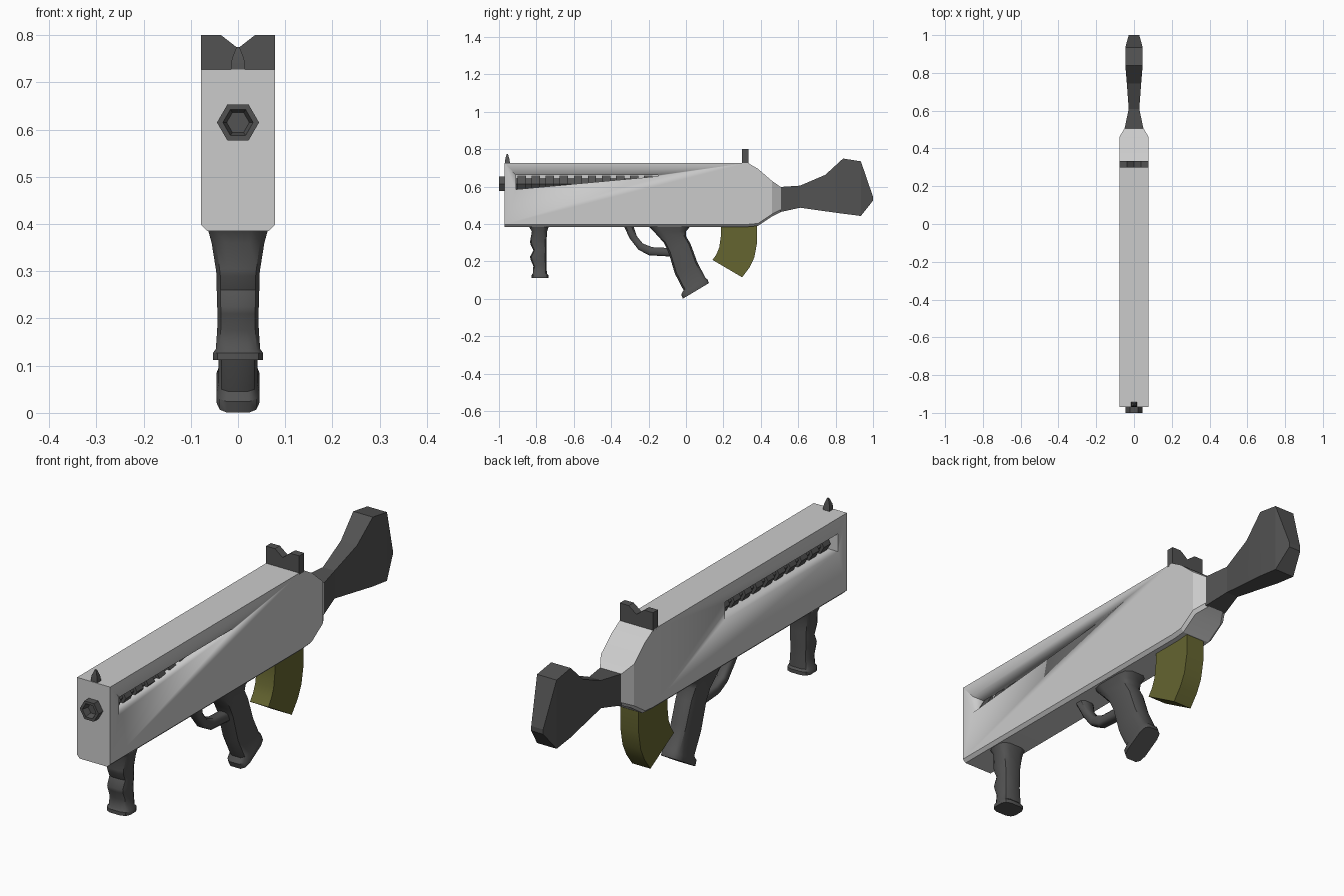
import bpy, bmesh
from math import sin, cos, pi, radians, copysign


def material(name, rgb):
    m = bpy.data.materials.new(name)
    m.diffuse_color = (*rgb, 1)
    return m


DARK = material("dark_grey", (0.085, 0.085, 0.085))
OLIVE = material("olive", (0.13, 0.13, 0.03))


def ring(a, b, hw, n=4, p=0.0, off=None, cx=0.0):
    """Closed section spanning (y,z) points a..b and +-hw in x; p=0 box, p=1 ellipse."""
    off = pi / n if off is None else off
    f = lambda t: copysign(abs(t) ** p, t) if abs(t) > 1e-6 else 0.0
    pts = []
    for i in range(n):
        t = off + 2 * pi * i / n
        s = f(sin(t))
        pts.append((cx + hw * f(cos(t)),
                    (a[0] + b[0]) / 2 + s * (b[0] - a[0]) / 2,
                    (a[1] + b[1]) / 2 + s * (b[1] - a[1]) / 2))
    return pts


def loft(name, rings, mat=None, angle=30):
    """Skin a list of equal-length sections and cap both ends."""
    bm = bmesh.new()
    vs = [[bm.verts.new(c) for c in r] for r in rings]
    n = len(rings[0])
    for r0, r1 in zip(vs, vs[1:]):
        for i in range(n):
            j = (i + 1) % n
            bm.faces.new((r0[i], r0[j], r1[j], r1[i]))
    bm.faces.new(vs[0])
    bm.faces.new(vs[-1])
    bmesh.ops.recalc_face_normals(bm, faces=bm.faces)
    me = bpy.data.meshes.new(name)
    bm.to_mesh(me)
    bm.free()
    ob = bpy.data.objects.new(name, me)
    bpy.context.collection.objects.link(ob)
    if mat:
        me.materials.append(mat)
    bpy.ops.object.select_all(action='DESELECT')
    ob.select_set(True)
    bpy.context.view_layer.objects.active = ob
    bpy.ops.object.shade_smooth_by_angle(angle=radians(angle))
    return ob


# Receiver body: box section with chamfered lower edges, tapering at the rear
def body_ring(y, lo, hi, w, c=0.013):
    return [(x, y, z) for x, z in ((-w, hi), (w, hi), (w, lo + c), (w - c, lo),
                                   (c - w, lo), (-w, lo + c))]


body = loft("body", [body_ring(*s) for s in (
    (-0.97, 0.385, 0.727, 0.078), (0.33, 0.385, 0.727, 0.078),
    (0.385, 0.39, 0.695, 0.078), (0.46, 0.44, 0.63, 0.078),
    (0.515, 0.468, 0.592, 0.045))], angle=20)

# Side vents: tapered on the right, rectangular on the left
for name, side, rear_low in (("right_vent_cutter", 1, 0.655), ("left_vent_cutter", -1, 0.585)):
    cutter = loft(name, [ring((y, lo), (y, 0.661), 0.05, cx=0.068 * side)
                         for y, lo in ((-0.91, 0.585), (-0.15, rear_low))])
    cutter.hide_render = True
    cutter.hide_set(True)
    mod = body.modifiers.new(name, 'BOOLEAN')
    mod.operation = 'DIFFERENCE'
    mod.solver = 'EXACT'
    mod.object = cutter


# Hexagonal ribbed barrel seen through the vents, and the muzzle
def hexagon(y, r, z=0.615):
    return ring((y, z - r), (y, z + r), r, n=6, p=1, off=0)


ribs = [hexagon(-0.94, 0.036)]
for i in range(10):
    y = -0.90 + i * 0.075
    ribs += [hexagon(y, 0.036), hexagon(y, 0.05), hexagon(y + 0.045, 0.05), hexagon(y + 0.045, 0.036)]
loft("ribbed_barrel", ribs + [hexagon(-0.13, 0.036)], DARK)
loft("muzzle", [hexagon(-0.972, 0.024), hexagon(-1.0, 0.032),
                hexagon(-1.0, 0.0445), hexagon(-0.96, 0.0445)], DARK)

# Sights
loft("front_sight", [ring((a, z), (b, z), w) for z, a, b, w in (
    (0.72, -0.968, -0.94, 0.016), (0.75, -0.966, -0.945, 0.013), (0.775, -0.958, -0.952, 0.003))], DARK)
notch = ((-0.078, 0.72), (0.078, 0.72), (0.078, 0.80), (0.036, 0.80),
         (0, 0.772), (-0.036, 0.80), (-0.078, 0.80))
loft("rear_sight", [[(x, y, z) for x, z in notch] for y in (0.30, 0.333)], DARK)

# Shoulder stock
loft("stock", [ring((y, lo), (y, hi), w) for y, lo, hi, w in (
    (0.505, 0.464, 0.598, 0.05), (0.61, 0.487, 0.605, 0.028), (0.745, 0.468, 0.663, 0.038),
    (0.84, 0.455, 0.75, 0.046), (0.935, 0.443, 0.735, 0.046), (1.0, 0.525, 0.545, 0.028))], DARK, 15)

# Front grip with finger swells and foot flange
loft("front_grip", [ring((f, z), (b, z), w, n=12, p=0.6) for z, f, b, w in (
    (0.392, -0.845, -0.73, 0.066), (0.36, -0.825, -0.742, 0.057), (0.305, -0.835, -0.745, 0.048),
    (0.29, -0.832, -0.745, 0.046), (0.26, -0.817, -0.745, 0.046), (0.225, -0.835, -0.745, 0.045),
    (0.21, -0.832, -0.745, 0.044), (0.175, -0.817, -0.745, 0.045), (0.135, -0.82, -0.743, 0.048),
    (0.127, -0.827, -0.735, 0.054), (0.112, -0.827, -0.735, 0.054))], DARK, 40)

# Pistol grip and trigger guard
loft("pistol_grip", [ring(a, b, w, n=12, p=0.5) for a, b, w in (
    ((-0.205, 0.392), (0.03, 0.392), 0.06), ((-0.165, 0.35), (0.002, 0.362), 0.052),
    ((-0.12, 0.30), (0.0, 0.337), 0.045), ((-0.095, 0.25), (0.025, 0.295), 0.043),
    ((-0.06, 0.133), (0.06, 0.20), 0.042), ((-0.014, 0.045), (0.105, 0.112), 0.042),
    ((-0.027, 0.023), (0.116, 0.105), 0.046), ((-0.018, 0.0), (0.124, 0.085), 0.046))], DARK, 40)
loft("trigger_guard", [ring(a, b, w, n=8, p=0.6) for a, b, w in (
    ((-0.335, 0.39), (-0.28, 0.39), 0.035), ((-0.30, 0.32), (-0.262, 0.335), 0.024),
    ((-0.255, 0.262), (-0.23, 0.296), 0.022), ((-0.20, 0.232), (-0.18, 0.277), 0.022),
    ((-0.07, 0.224), (-0.07, 0.272), 0.024))], DARK, 50)

# Curved magazine
loft("magazine", [ring(a, b, 0.043) for a, b in (
    ((0.187, 0.40), (0.38, 0.40)), ((0.187, 0.34), (0.38, 0.30)), ((0.178, 0.275), (0.365, 0.22)),
    ((0.163, 0.238), (0.34, 0.168)), ((0.142, 0.208), (0.30, 0.115)))], OLIVE)
